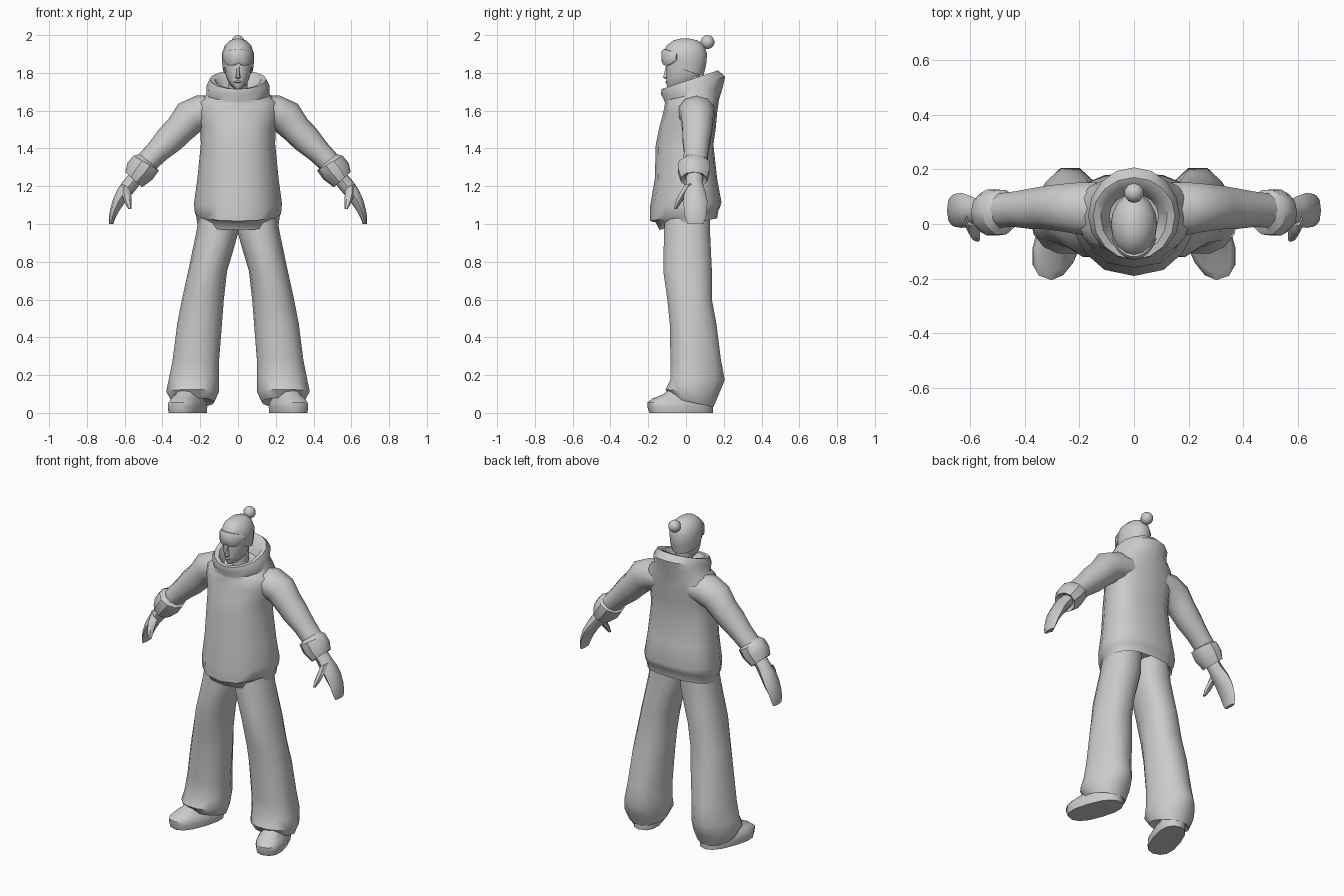
import bpy, bmesh, math
from mathutils import Vector

grey = bpy.data.materials.new("plain grey")
grey.diffuse_color = (0.6, 0.6, 0.6, 1)


def finish(name, bm, mirror=False, angle=50):
    bmesh.ops.recalc_face_normals(bm, faces=bm.faces)
    me = bpy.data.meshes.new(name)
    bm.to_mesh(me)
    bm.free()
    ob = bpy.data.objects.new(name, me)
    bpy.context.collection.objects.link(ob)
    me.materials.append(grey)
    bpy.ops.object.select_all(action='DESELECT')
    ob.select_set(True)
    bpy.context.view_layer.objects.active = ob
    bpy.ops.object.shade_smooth_by_angle(angle=math.radians(angle))
    if mirror:
        ob.modifiers.new("mirror", 'MIRROR').use_mirror_merge = False
    return ob


def loft(name, rings, mirror=False, angle=50):
    """Skin a list of equal-length rings and cap both ends."""
    bm = bmesh.new()
    vs = [[bm.verts.new(p) for p in r] for r in rings]
    n = len(vs[0])
    for a, b in zip(vs, vs[1:]):
        for i in range(n):
            j = (i + 1) % n
            bm.faces.new((a[i], a[j], b[j], b[i]))
    bm.faces.new(vs[0])
    bm.faces.new(vs[-1])
    return finish(name, bm, mirror, angle)


def level(z, rx, yf, yb, tilt=0.0, cx=0.0, cy=0.03, n=16, box=1.0, point=1.0, rear=None):
    """Horizontal ring with separate front and back depth; tilt lifts the back."""
    pts = []
    for i in range(n):
        a = 2 * math.pi * i / n
        c, s = math.cos(a), math.sin(a)
        x = cx + rx * math.copysign(abs(c) ** box, c)
        if s > 0:
            y = cy + (yb - cy) * s ** (rear or box)
        else:
            y = cy + (yf - cy) * abs(s) ** point
        pts.append(Vector((x, y, z + tilt * y)))
    return pts


def tube(rows, n=10):
    """Rings along a limb: x, y, z, half width, half depth in y, tilt angle from level."""
    out = []
    for x, y, z, w, d, deg in rows:
        t = math.radians(deg)
        side = Vector((math.sin(t), 0, math.cos(t)))
        out.append([Vector((x, y, z)) + side * (w * math.cos(2 * math.pi * i / n))
                    + Vector((0, d * math.sin(2 * math.pi * i / n), 0)) for i in range(n)])
    return out


# Jacket with waistband, loose pointed hem and hooded collar (last value: front point)
body = [
    (1.05, .18, -.11, .13, .2, 1.2), (.997, .216, -.14, .165, .2, 1.3),
    (1.04, .222, -.16, .172, .2, 1.35), (1.05, .228, -.19, .178, .18, 1.35),
    (1.105, .233, -.19, .188, .05, 1.35), (1.24, .215, -.165, .165, 0, 1.2),
    (1.42, .197, -.16, .145, 0, 1.1), (1.51, .198, -.142, .158, 0, 1.1),
    (1.59, .222, -.12, .165, 0, 1.15), (1.645, .21, -.112, .175, .08, 1.1)]
collar = [
    (1.678, .166, -.113, .195, .24), (1.722, .168, -.132, .207, .28), (1.757, .15, -.13, .17, .33),
    (1.752, .122, -.107, .14, .34), (1.69, .09, -.085, .11, .2)]
loft("jacket", [level(*r[:5], box=.8, point=r[5]) for r in body] + [level(*r) for r in collar])

# Sleeves
loft("sleeve", tube([
    (.11, .055, 1.60, .08, .10, 5), (.19, .057, 1.592, .093, .10, 20),
    (.255, .06, 1.565, .094, .09, 40), (.31, .06, 1.50, .08, .083, 46),
    (.36, .056, 1.45, .078, .078, 46), (.425, .054, 1.385, .064, .068, 46),
    (.50, .048, 1.31, .058, .065, 48)]), True)

# Turned cuffs
loft("cuff", tube([
    (.478, .045, 1.335, .055, .065, 50), (.487, .043, 1.322, .078, .085, 60),
    (.518, .042, 1.28, .08, .088, 58), (.552, .042, 1.235, .06, .072, 48),
    (.54, .042, 1.25, .04, .05, 48)], 10), True, 35)

# Mittens: palm with curled fingers, and a thumb
loft("hand", tube([
    (.53, .045, 1.26, .038, .045, 48), (.57, .045, 1.21, .041, .045, 50),
    (.605, .047, 1.165, .038, .058, 55), (.632, .05, 1.12, .032, .064, 65),
    (.655, .05, 1.07, .023, .06, 76), (.667, .05, 1.03, .017, .054, 84),
    (.672, .05, 1.0, .011, .042, 88)], 8), True)
loft("thumb", tube([
    (.592, .02, 1.20, .028, .03, 60), (.59, -.015, 1.155, .025, .026, 80),
    (.582, -.04, 1.115, .019, .019, 90), (.572, -.056, 1.08, .009, .01, 90)], 6), True)

# Wide trouser legs with flared, back-pointed hems
leg = [  # z, inner x, outer x, front y, back y, tilt, rear point
    (1.08, .0, .2, -.11, .13, 0, .9), (.95, .0, .222, -.12, .13, 0, .9),
    (.85, .028, .243, -.122, .135, 0, .9), (.75, .058, .264, -.124, .14, 0, .9),
    (.6, .075, .297, -.102, .14, 0, .9), (.47, .085, .322, -.088, .165, 0, 1.0),
    (.28, .1, .346, -.085, .19, 0, 1.15), (.175, .1, .367, -.085, .212, 0, 1.4),
    (.115, .1, .38, -.112, .18, -.08, 1.2), (.062, .125, .35, -.08, .148, -.22, 1.0),
    (.09, .15, .32, -.04, .11, -.2, 1.0)]
loft("trouser_leg", [level(z, (b - a) / 2, f, k, t, (a + b) / 2, .02, 14, .9, 1, r)
                     for z, a, b, f, k, t, r in leg], True)

# Shoes, toes turned outward
shoe = [
    (0, .083, -.2, .145), (.03, .086, -.21, .147), (.055, .082, -.212, .145),
    (.075, .07, -.185, .13), (.1, .055, -.12, .12), (.15, .045, -.07, .1)]
turn = math.radians(19)
rings = []
for z, w, f, k in shoe:
    rings.append([Vector((.257 + p.x * math.cos(turn) - p.y * math.sin(turn),
                          p.x * math.sin(turn) + p.y * math.cos(turn), p.z))
                  for p in level(z, w, f, k, 0, 0, -.03, 14, .8, .8)])
loft("shoe", rings, True, 45)

# Neck, head and nose
loft("neck", [level(z, .05, -.035, .075, 0, 0, .02, 10) for z in (1.6, 1.78)])
loft("head", [level(z, w, f, k, 0, 0, -.02, 14) for z, w, f, k in [
    (1.718, .022, -.098, -.01), (1.738, .042, -.106, .03), (1.765, .058, -.104, .07),
    (1.80, .068, -.106, .082), (1.84, .073, -.106, .085), (1.88, .074, -.106, .09)]])
loft("nose", [level(z, w, f, -.09, 0, 0, -.1, 6) for z, w, f in [
    (1.768, .008, -.11), (1.776, .015, -.124), (1.79, .011, -.12), (1.835, .008, -.108)]])
loft("lips", [level(z, w, f, -.09, 0, 0, -.095, 6) for z, w, f in [
    (1.746, .014, -.106), (1.752, .022, -.111), (1.76, .014, -.107)]])

# Knitted hat with bobble
loft("hat", [level(*r, 0, 0, 16) for r in [
    (1.825, .068, -.1, .08, -.3), (1.812, .079, -.113, .092, -.32), (1.86, .085, -.12, .106, -.2),
    (1.905, .084, -.12, .112, -.05), (1.945, .07, -.102, .096, 0), (1.972, .042, -.066, .062, 0),
    (1.981, .014, -.03, .02, 0)]])
bm = bmesh.new()
bmesh.ops.create_uvsphere(bm, u_segments=10, v_segments=7, radius=.037)
bmesh.ops.translate(bm, verts=bm.verts, vec=(0, .114, 1.963))
finish("bobble", bm)

# Goggles: curved lens with a notch over the nose
columns = []
for i in range(13):
    t = -1 + i / 6
    a = t * 1.15
    x, y = math.sin(a), -math.cos(a)
    low = 1.872 - .034 * math.sin(math.pi * min(1, abs(t) * .75 + .2))
    high = 1.926 - .022 * t * t
    columns.append([Vector((x * r * .86, y * r * 1.22, z)) for r, z in (
        (.08, low), (.099, low), (.106, low + .012), (.106, high - .012), (.098, high), (.08, high))])
loft("goggles", columns, angle=45)
